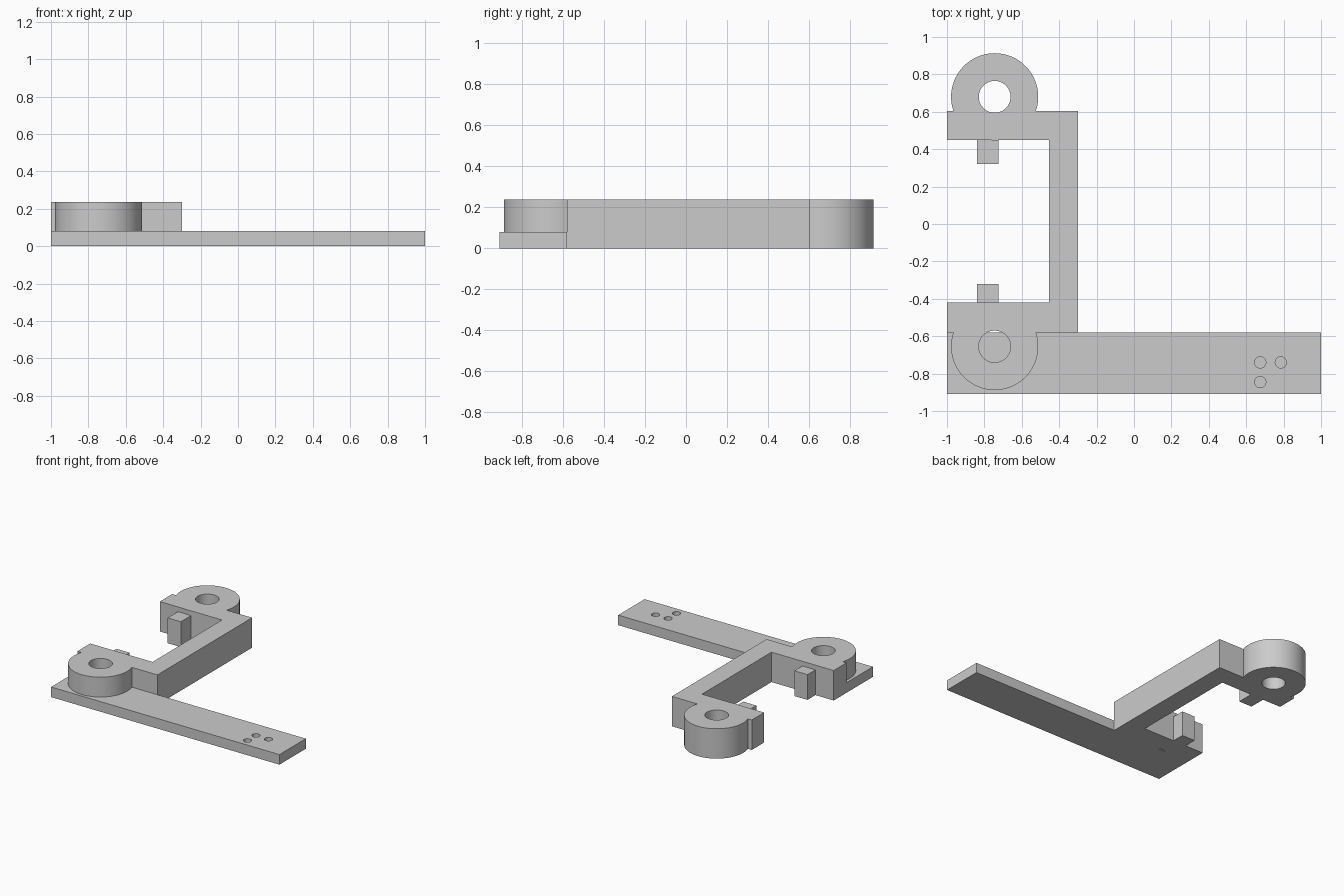
import bpy
import bmesh
from mathutils import Matrix, Vector

if "Cube" in bpy.data.objects:
    bpy.data.objects.remove(bpy.data.objects["Cube"], do_unlink=True)

GREY = (0.6, 0.6, 0.6, 1.0)
grey = bpy.data.materials.new("plain grey")
grey.use_nodes = True
grey.diffuse_color = GREY
grey.node_tree.nodes["Principled BSDF"].inputs["Base Color"].default_value = GREY

PLATE_TOP, FRAME_TOP, PEG_TOP = 0.08, 0.237, 0.20
EYE_X = -0.745


def to_object(name, bm):
    bmesh.ops.recalc_face_normals(bm, faces=bm.faces)
    mesh = bpy.data.meshes.new(name)
    bm.to_mesh(mesh)
    bm.free()
    mesh.materials.append(grey)
    obj = bpy.data.objects.new(name, mesh)
    bpy.context.collection.objects.link(obj)
    return obj


def prism(name, outline, z0, z1):
    bm = bmesh.new()
    face = bm.faces.new([bm.verts.new((x, y, z0)) for x, y in outline])
    side = bmesh.ops.extrude_face_region(bm, geom=[face])["geom"]
    top = [v for v in side if isinstance(v, bmesh.types.BMVert)]
    bmesh.ops.translate(bm, verts=top, vec=(0, 0, z1 - z0))
    return to_object(name, bm)


def box(name, x0, x1, y0, y1, z0, z1):
    return prism(name, [(x0, y0), (x1, y0), (x1, y1), (x0, y1)], z0, z1)


def cylinder(name, x, y, radius, z0, z1, sides=96):
    bm = bmesh.new()
    bmesh.ops.create_cone(bm, cap_ends=True, segments=sides, radius1=radius,
                          radius2=radius, depth=z1 - z0,
                          matrix=Matrix.Translation(Vector((x, y, (z0 + z1) / 2))))
    return to_object(name, bm)


def combine(target, tool, operation):
    mod = target.modifiers.new(operation, "BOOLEAN")
    mod.operation, mod.solver, mod.object = operation, "EXACT", tool
    bpy.context.view_layer.objects.active = target
    bpy.ops.object.modifier_apply(modifier=mod.name)
    bpy.data.objects.remove(tool, do_unlink=True)


# Long flat plate with three shallow round dimples
plate = box("base_plate", -1, 1, -0.91, -0.58, 0, PLATE_TOP)
for x, y in [(0.675, -0.74), (0.785, -0.74), (0.675, -0.845)]:
    combine(plate, cylinder("dimple_cutter", x, y, 0.03, 0.04, 0.2, 32), "DIFFERENCE")

# C-shaped frame: two arms joined by a spine
frame = prism("clamp_frame", [
    (-1, -0.58), (-0.30, -0.58), (-0.30, 0.605), (-1, 0.605),
    (-1, 0.45), (-0.455, 0.45), (-0.455, -0.42), (-1, -0.42)], 0, FRAME_TOP)

# Round eyes on both arms; the front one rests on the plate
eyes = [(-0.655, PLATE_TOP), (0.68, 0)]
for y, z0 in eyes:
    combine(frame, cylinder("eye", EYE_X, y, 0.233, z0, FRAME_TOP), "UNION")
for y, z0 in eyes:
    combine(frame, cylinder("eye_hole_cutter", EYE_X, y, 0.085, -0.1, 0.4), "DIFFERENCE")

# Square pegs facing each other across the gap
box("back_peg", -0.84, -0.725, 0.32, 0.45, 0, PEG_TOP)
box("front_peg", -0.84, -0.725, -0.42, -0.32, 0, PEG_TOP)

# Smooth the round walls, keep the edges sharp
for obj in (plate, frame):
    bpy.ops.object.select_all(action="DESELECT")
    obj.select_set(True)
    bpy.context.view_layer.objects.active = obj
    bpy.ops.object.shade_smooth_by_angle(angle=0.5)
